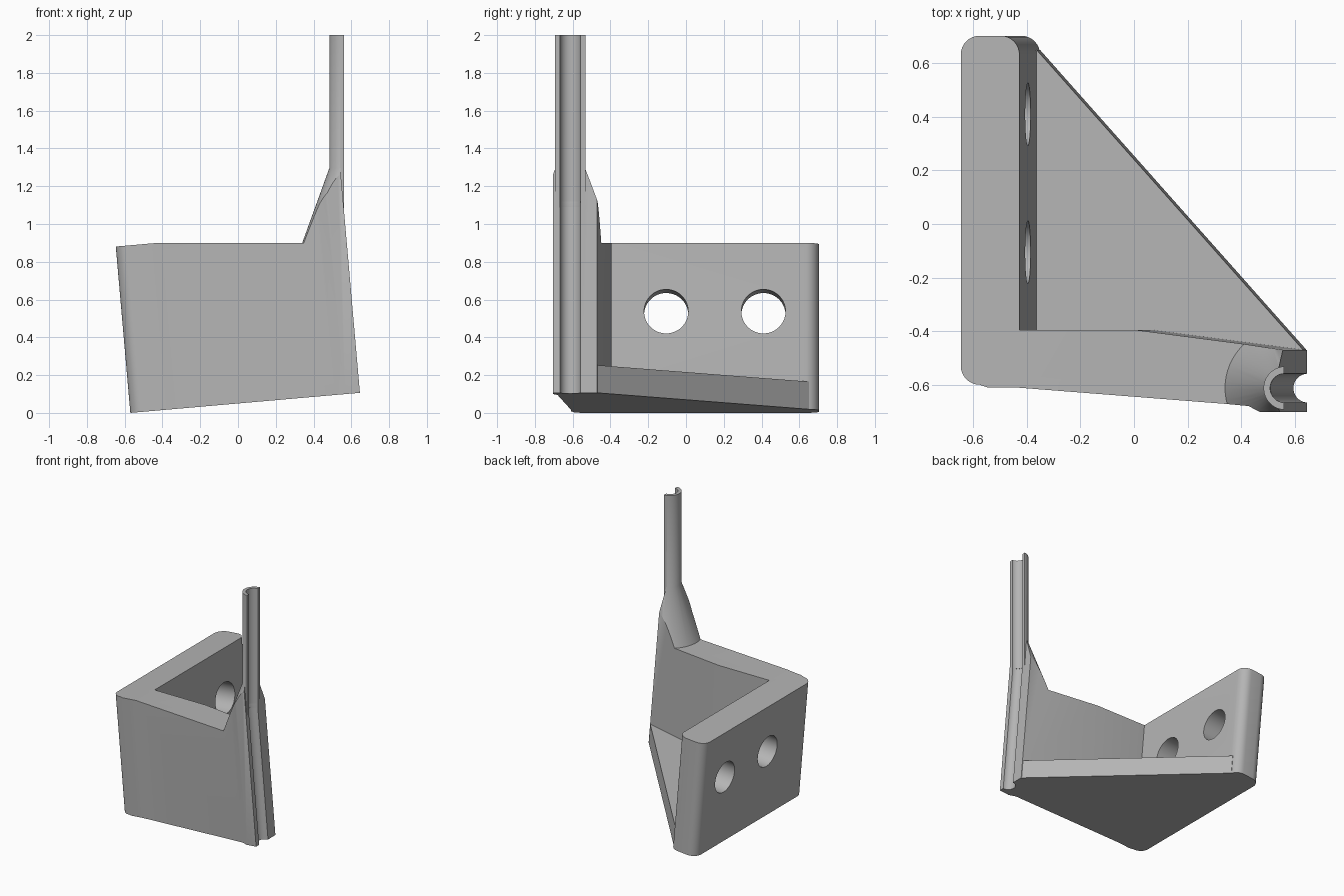
import bpy, bmesh, math
from mathutils import Matrix, Vector

if "Cube" in bpy.data.objects:
    bpy.data.objects.remove(bpy.data.objects["Cube"])

grey = bpy.data.materials.new("plain grey")
grey.use_nodes = True
COLOUR = (0.46, 0.46, 0.46, 1)
grey.diffuse_color = COLOUR
grey.node_tree.nodes["Principled BSDF"].inputs["Base Color"].default_value = COLOUR

# The bracket body leans back about the y axis
LEAN = Matrix.Translation((-0.57, 0, 0)) @ Matrix.Rotation(math.radians(-5), 4, 'Y')
LENGTH = 1.22
THICK = 0.22
POST = Vector((0.565, -0.613, 0))


def finish(name, bm):
    bmesh.ops.recalc_face_normals(bm, faces=bm.faces)
    mesh = bpy.data.meshes.new(name)
    bm.to_mesh(mesh)
    bm.free()
    mesh.materials.append(grey)
    obj = bpy.data.objects.new(name, mesh)
    bpy.context.collection.objects.link(obj)
    return obj


def prism(name, points, start, direction, matrix):
    """Extrude a closed outline; points and direction are 3D."""
    bm = bmesh.new()
    face = bm.faces.new([bm.verts.new(Vector(p) + Vector(start)) for p in points])
    new = bmesh.ops.extrude_face_region(bm, geom=[face])["geom"]
    verts = [v for v in new if isinstance(v, bmesh.types.BMVert)]
    bmesh.ops.translate(bm, verts=verts, vec=direction)
    bmesh.ops.transform(bm, matrix=matrix, verts=bm.verts)
    return finish(name, bm)


def cone(name, r1, r2, base, height, matrix=Matrix(), sides=64):
    bm = bmesh.new()
    bmesh.ops.create_cone(bm, cap_ends=True, segments=sides, radius1=r1, radius2=r2, depth=height)
    bmesh.ops.translate(bm, verts=bm.verts, vec=Vector(base) + Vector((0, 0, height / 2)))
    bmesh.ops.transform(bm, matrix=matrix, verts=bm.verts)
    return finish(name, bm)


def combine(target, other, operation):
    mod = target.modifiers.new("join", 'BOOLEAN')
    mod.operation = operation
    mod.solver = 'EXACT'
    mod.object = other
    bpy.context.view_layer.objects.active = target
    bpy.ops.object.modifier_apply(modifier=mod.name)
    bpy.data.objects.remove(other)


def rounded(cx, cy, r, start, steps=8):
    """Quarter arc, anticlockwise from the start angle."""
    angles = [math.radians(start + 90 * i / steps) for i in range(steps + 1)]
    return [(cx + r * math.cos(a), cy + r * math.sin(a), 0) for a in angles]


# Back plate and side wall as one L-shaped outline
R = 0.07
outline = rounded(R, -0.6 + R, R, 180)
outline += [(0.1, -0.61, 0), (0.2, -0.61, 0), (1.09, -0.68, 0), (1.14, -0.703, 0),
            (LENGTH, -0.703, 0), (LENGTH, -0.47, 0), (0.647, -0.395, 0), (THICK, -0.395, 0)]
outline += rounded(THICK - R, 0.703 - R, R, 0) + rounded(R, 0.703 - R, R, 90)
bracket = prism("bracket", outline, (0, 0, 0), (0, 0, 1.45), LEAN)

# Level top edge, plus the cone that flares from the wall up to the post
limit = prism("top_limit",
              [(-0.3, 0, -0.3), (-0.3, 0, 0.884), (THICK, 0, 0.884), (1.5, 0, 0.772), (1.5, 0, -0.3)],
              (0, -1, 0), (0, 2, 0), LEAN)
flare = cone("flare", 0.2613, 0.08, POST + Vector((0, 0, 0.8)), 0.5)
combine(limit, flare, 'UNION')
combine(bracket, limit, 'INTERSECT')

# Triangular floor
floor = prism("floor", [(0.1, 0.65, 0), (THICK, 0.65, 0), (1.217, -0.468, 0), (1.2, -0.5, 0), (0.1, -0.5, 0)],
              (0, 0, 0), (0, 0, 0.147), LEAN)
combine(bracket, floor, 'UNION')

# Half-round post
post = cone("post", 0.081, 0.081, POST + Vector((0, 0, 0.85)), 1.15)
slab = prism("post_limit", [(0, -1, 0), (0.56, -1, 0), (0.56, 0, 0), (0, 0, 0)],
             (0, 0, 0.5), (0, 0, 2), Matrix())
combine(post, slab, 'INTERSECT')
combine(bracket, post, 'UNION')

# Channel down the post and the leaning end of the wall
GROOVE = 0.054
channel = cone("channel", GROOVE, GROOVE, (LENGTH + 0.004, POST.y, -0.2), 1.22, LEAN)
upper = cone("upper_channel", GROOVE, GROOVE, (0.5625, POST.y, 1.09), 1.2)
combine(bracket, channel, 'DIFFERENCE')
combine(bracket, upper, 'DIFFERENCE')

# Two mounting holes through the back plate
for y in (-0.105, 0.41):
    turn = LEAN @ Matrix.Translation((0, y, 0.52)) @ Matrix.Rotation(math.pi / 2, 4, 'Y')
    hole = cone("hole", 0.117, 0.117, (0, 0, -0.2), 0.6, turn)
    combine(bracket, hole, 'DIFFERENCE')

bpy.ops.object.select_all(action='DESELECT')
bracket.select_set(True)
bpy.context.view_layer.objects.active = bracket
bpy.ops.object.shade_smooth_by_angle(angle=math.radians(25))
